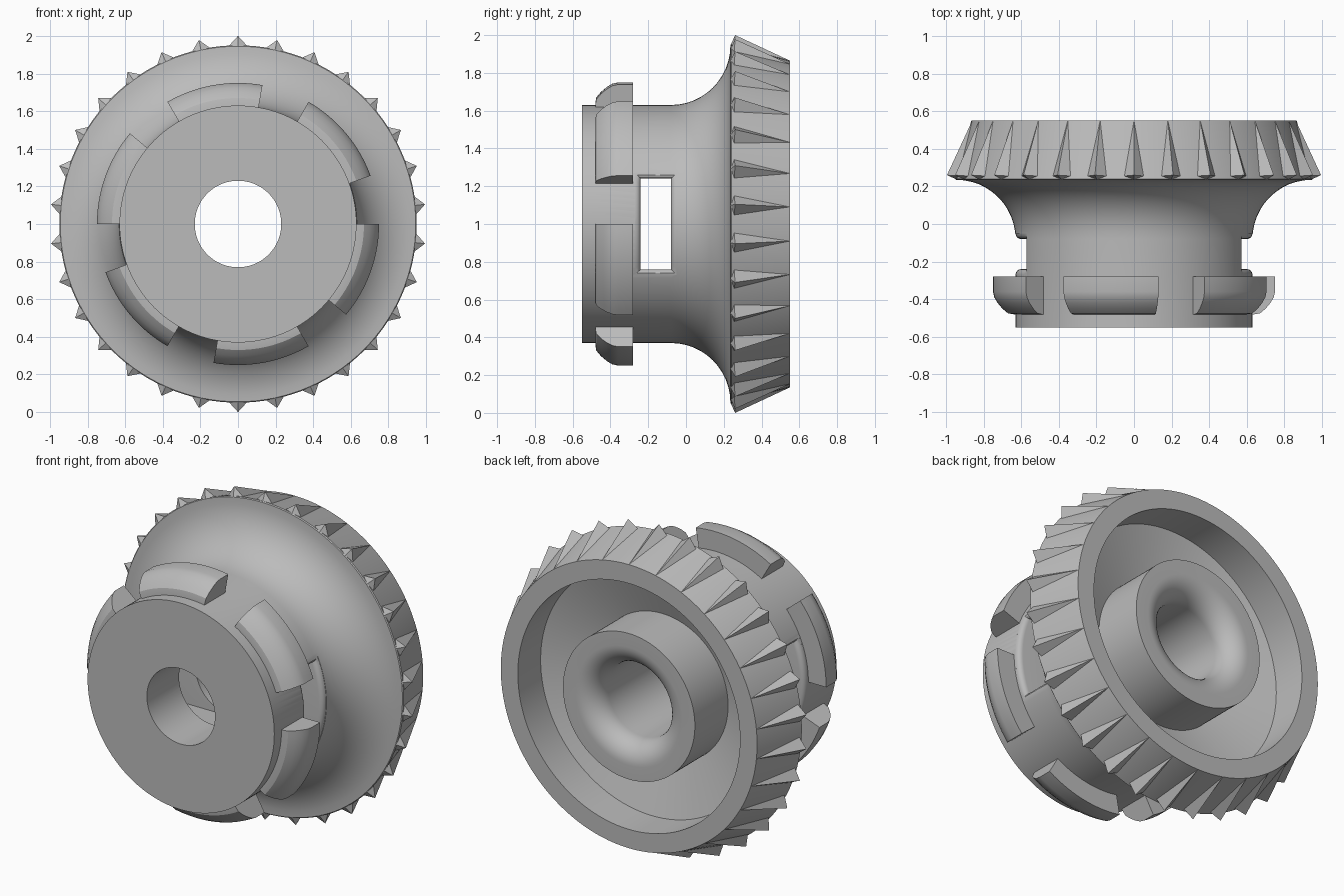
import bpy, bmesh
from math import sin, cos, pi, radians, sqrt

cube = bpy.data.objects.get("Cube")
if cube:
    bpy.data.objects.remove(cube, do_unlink=True)

grey = bpy.data.materials.new("plain_grey")
grey.use_nodes = True
grey.diffuse_color = (0.5, 0.5, 0.5, 1)
grey.node_tree.nodes["Principled BSDF"].inputs["Base Color"].default_value = (0.5, 0.5, 0.5, 1)


def polar(r, a, y):
    """Point around the wheel axis, which runs along y at z = 1."""
    return (r * cos(a), y, 1 + r * sin(a))


def finish(bm, name):
    bmesh.ops.recalc_face_normals(bm, faces=bm.faces)
    mesh = bpy.data.meshes.new(name)
    bm.to_mesh(mesh)
    bm.free()
    mesh.materials.append(grey)
    ob = bpy.data.objects.new(name, mesh)
    bpy.context.collection.objects.link(ob)
    return ob


def smooth(ob):
    bpy.ops.object.select_all(action='DESELECT')
    ob.select_set(True)
    bpy.context.view_layer.objects.active = ob
    bpy.ops.object.shade_smooth_by_angle(angle=radians(25))


def bridge(bm, a, b):
    for i in range(len(a)):
        j = (i + 1) % len(a)
        bm.faces.new((a[i], a[j], b[j], b[i]))


def sweep(bm, profile, start, end, steps):
    """Turn a closed (y, r) profile about the axis; cap it unless it is a full turn."""
    full = end - start > 359
    rings = []
    for k in range(steps if full else steps + 1):
        a = radians(start + (end - start) * k / steps)
        rings.append([bm.verts.new(polar(r, a, y)) for y, r in profile])
    for a, b in zip(rings, rings[1:]):
        bridge(bm, a, b)
    if full:
        bridge(bm, rings[-1], rings[0])
    else:
        bm.faces.new(rings[0])
        bm.faces.new(rings[-1])


# Hub, flared flange, hollow back and central boss in one turned profile
HUB, BORE, FLARE, LIP = 0.63, 0.23, 0.315, 0.13
quarter = [i / 12 * pi / 2 for i in range(13)]
profile = [(-0.55, BORE), (-0.55, HUB)]
profile += [(-0.08 + FLARE * sin(a), HUB + FLARE * (1 - cos(a))) for a in quarter]
profile += [(0.24, 0.95), (0.55, 0.865), (0.55, 0.75), (0.33, 0.75), (0.23, 0.445), (0.55, 0.445)]
profile += [(0.55 - LIP * (1 - cos(a)), BORE + LIP * (1 - sin(a))) for a in quarter]
bm = bmesh.new()
sweep(bm, profile, 0, 360, 120)
body = finish(bm, "wheel_body")

# Cross slot through the hub, with rounded mouths on both sides
ROUND = 0.03
mouth = [(HUB - ROUND + ROUND * sin(a), ROUND * (1 - cos(a))) for a in quarter[::3]]
mouth.append((0.72, ROUND))
bm = bmesh.new()
loops = []
N = 16
for side, rows in ((-1, mouth[::-1]), (1, mouth)):
    for radius, grow in rows:
        h = 0.24 + grow
        zs = [h * (2 * i / N - 1) for i in range(N + 1)]
        low = [(side * sqrt(radius ** 2 - z ** 2), -0.24 - grow, 1 + z) for z in zs]
        high = [(x, -0.08 + grow, z) for x, y, z in reversed(low)]
        loops.append([bm.verts.new(p) for p in low + high])
for a, b in zip(loops, loops[1:]):
    bridge(bm, a, b)
for loop in (loops[0], loops[-1]):
    for i in range(N):
        bm.faces.new((loop[i], loop[i + 1], loop[-2 - i], loop[-1 - i]))
cutter = finish(bm, "slot_cutter")
cutter.hide_render = True

cut = body.modifiers.new("cross_slot", 'BOOLEAN')
cut.operation = 'DIFFERENCE'
cut.solver = 'EXACT'
cut.object = cutter
bpy.context.view_layer.objects.active = body
body.select_set(True)
bpy.ops.object.modifier_apply(modifier=cut.name)
bpy.data.objects.remove(cutter, do_unlink=True)
smooth(body)

# Six locking lugs around the hub
lug = [(-0.28, 0.6), (-0.48, 0.6), (-0.48, 0.64), (-0.475, 0.67), (-0.45, 0.7),
       (-0.42, 0.725), (-0.39, 0.743), (-0.36, 0.75), (-0.28, 0.75)]
bm = bmesh.new()
for k in range(6):
    sweep(bm, lug, 60 * k + 20, 60 * k + 60, 14)
smooth(finish(bm, "locking_lugs"))

# Thirty pointed teeth on the rim, tapering to the back
bm = bmesh.new()
for k in range(30):
    a = radians(12 * k + 6)
    half = 0.058
    tip = bm.verts.new(polar(1.0, a, 0.26))
    nose = bm.verts.new(polar(0.945, a, 0.235))
    tail = bm.verts.new(polar(0.865, a, 0.55))
    left = bm.verts.new(polar(0.942, a + half, 0.255))
    right = bm.verts.new(polar(0.942, a - half, 0.255))
    for f in ((tip, nose, left), (tip, right, nose), (tip, left, tail),
              (tip, tail, right), (nose, right, left), (left, right, tail)):
        bm.faces.new(f)
finish(bm, "rim_teeth")
